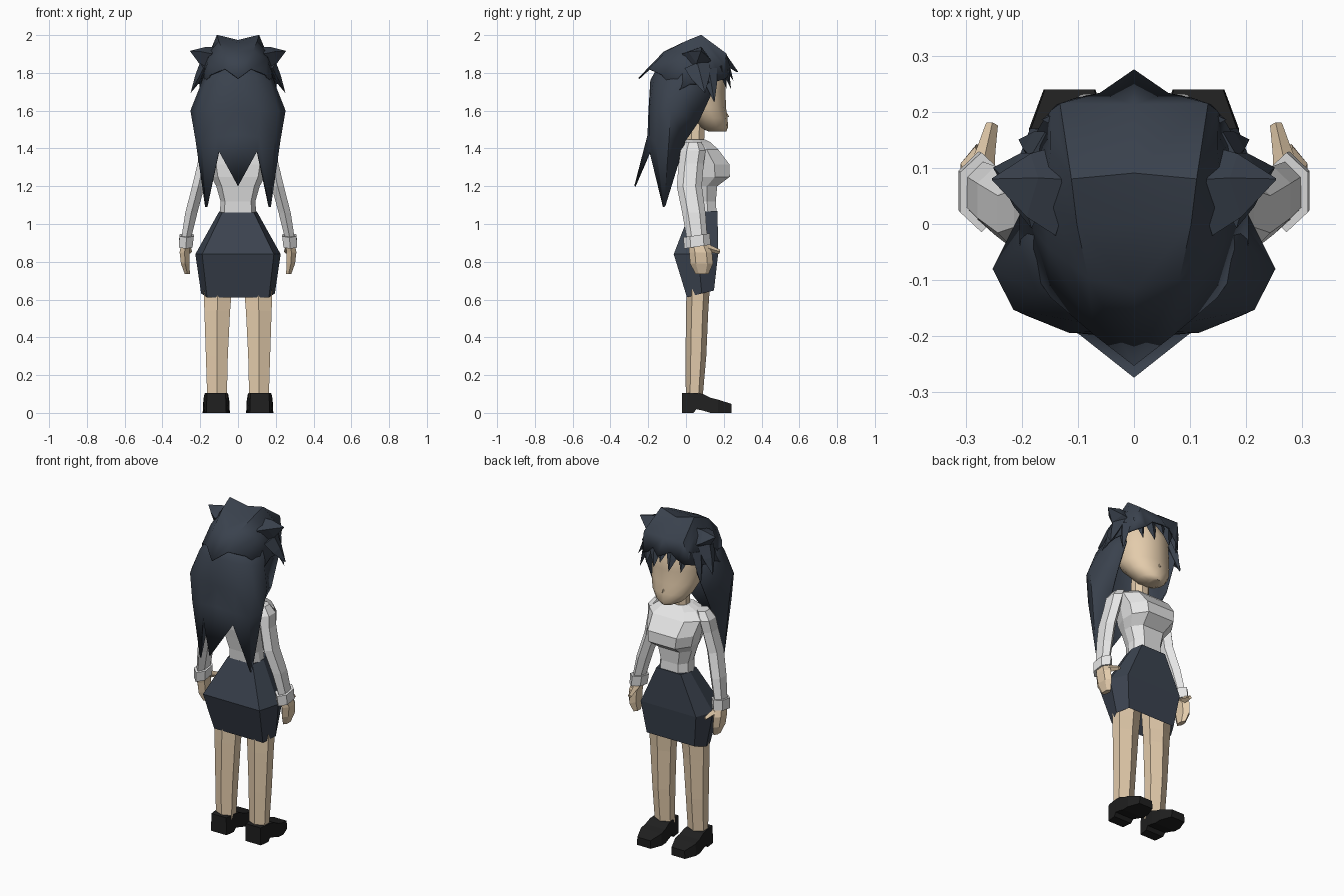
import bpy, bmesh, math
from mathutils import Vector


def material(name, rgb):
    m = bpy.data.materials.new(name)
    m.diffuse_color = (*rgb, 1)
    return m


HAIR = material("dark blue hair", (0.042, 0.054, 0.075))
SKIRT = material("slate skirt", (0.044, 0.056, 0.078))
SHIRT = material("white shirt", (0.79, 0.79, 0.79))
SKIN = material("skin", (0.77, 0.60, 0.41))
SHOE = material("black shoe", (0.014, 0.014, 0.014))


def finish(name, bm, mat, mirror=False, smooth=None, thick=0):
    bmesh.ops.recalc_face_normals(bm, faces=bm.faces)
    me = bpy.data.meshes.new(name)
    bm.to_mesh(me)
    bm.free()
    me.materials.append(mat)
    ob = bpy.data.objects.new(name, me)
    bpy.context.collection.objects.link(ob)
    if smooth:
        bpy.ops.object.select_all(action='DESELECT')
        ob.select_set(True)
        bpy.context.view_layer.objects.active = ob
        bpy.ops.object.shade_smooth_by_angle(angle=math.radians(smooth))
    if mirror:
        ob.modifiers.new("mirror", 'MIRROR').merge_threshold = 0.0005
    if thick:
        s = ob.modifiers.new("thickness", 'SOLIDIFY')
        s.thickness, s.offset = thick, 0
    return ob


def skin_rings(bm, rings, caps=(True, True)):
    """Bridge rings of points into a tube."""
    vs = [[bm.verts.new(p) for p in r] for r in rings]
    n = len(vs[0])
    for a, b in zip(vs, vs[1:]):
        for i in range(n):
            j = (i + 1) % n
            bm.faces.new((a[i], a[j], b[j], b[i]))
    if caps[0]:
        bm.faces.new(vs[0])
    if caps[1]:
        bm.faces.new(vs[-1])


def loft(name, rings, mat, n=8, tilt=0, caps=(True, True), **kw):
    """Rings are (z, centre x, half width, back y, front y)."""
    bm = bmesh.new()
    pts = []
    k = 1 / math.cos(math.pi / n)
    for z, cx, rx, y0, y1 in rings:
        cy, ry = (y0 + y1) / 2, (y1 - y0) / 2
        ring = []
        for i in range(n):
            t = (i + 0.5) * 2 * math.pi / n
            x, y = math.cos(t) * k * rx, math.sin(t) * k * ry
            ring.append((cx + x, cy + y, z + tilt * y))
        pts.append(ring)
    skin_rings(bm, pts, caps)
    return finish(name, bm, mat, **kw)


def panel_loft(name, rings, section, mat, caps=(True, True)):
    """Rings are (z, half width, back y, front y, front rise)."""
    bm = bmesh.new()
    skin_rings(bm, [[(fx * rx, (y0 + y1) / 2 + fy * (y1 - y0) / 2, z + s * fy) for fx, fy in section]
                    for z, rx, y0, y1, s in rings], caps)
    return finish(name, bm, mat)


def grid(name, rows, mat, **kw):
    bm = bmesh.new()
    vs = [[bm.verts.new(p) for p in r] for r in rows]
    for a, b in zip(vs, vs[1:]):
        for i in range(len(a) - 1):
            bm.faces.new((a[i], a[i + 1], b[i + 1], b[i]))
    return finish(name, bm, mat, **kw)


def spike(name, base, tip, wide, thin, mat, side, mirror=True, end=0.0):
    """Four-sided pointed lock; side is its wide direction."""
    bm = bmesh.new()
    base, tip = Vector(base), Vector(tip)
    d = (tip - base).normalized()
    u = Vector(side)
    u = (u - d * u.dot(d)).normalized()
    w = d.cross(u)
    ring = lambda c, f: [c + u * wide * f, c + w * thin * f, c - u * wide * f, c - w * thin * f]
    skin_rings(bm, [ring(base, 1), ring(base.lerp(tip, 0.45), max(0.7, end)), ring(tip, max(end, 0.02))])
    return finish(name, bm, mat, mirror=mirror)


# Legs
loft("leg", [(0.08, 0.111, 0.052, 0.005, 0.082), (0.30, 0.112, 0.058, 0.005, 0.10),
             (0.54, 0.11, 0.068, 0.008, 0.11), (0.62, 0.108, 0.073, 0.01, 0.115),
             (0.80, 0.105, 0.08, 0.0, 0.13)], SKIN, n=6, mirror=True)

# Shoes: box sections from heel to toe (y, bottom, top, half width)
bm = bmesh.new()
skin_rings(bm, [[(0.115 - w, y, b), (0.115 + w, y, b), (0.115 + w * 0.95, y, t), (0.115 - w * 0.95, y, t)]
                for y, b, t, w in [(-0.02, 0, 0.105, 0.052), (0.04, 0, 0.105, 0.06), (0.055, 0.02, 0.105, 0.062),
                                   (0.09, 0.012, 0.10, 0.066), (0.13, 0, 0.08, 0.07),
                                   (0.17, 0, 0.07, 0.072), (0.24, 0, 0.048, 0.046)]])
finish("shoe", bm, SHOE, mirror=True)

# Skirt: wide flat back and front panels
panel_loft("skirt", [(0.63, 0.195, 0.005, 0.148, 0.018), (0.84, 0.226, -0.065, 0.17, 0),
                     (1.065, 0.10, 0.02, 0.167, 0.005)],
           [(-0.84, -1), (0.84, -1), (1, 0.1), (0.82, 1), (-0.82, 1), (-1, 0.1)], SKIRT, (False, True))

# Shirt body
panel_loft("shirt", [(1.04, 0.098, 0.022, 0.163, 0), (1.12, 0.092, 0.015, 0.158, 0), (1.20, 0.115, 0.0, 0.165, 0),
                     (1.25, 0.142, -0.01, 0.232, 0), (1.315, 0.155, -0.015, 0.23, 0), (1.395, 0.17, -0.015, 0.17, 0),
                     (1.432, 0.125, -0.012, 0.13, 0), (1.448, 0.065, -0.008, 0.10, 0)],
           [(-0.75, -1), (0.75, -1), (1, -0.3), (1, 0.35), (0.62, 1), (-0.62, 1), (-1, 0.35), (-1, -0.3)], SHIRT)

# Sleeves, cuffs, hands
loft("sleeve", [(0.93, 0.273, 0.026, 0.01, 0.105), (1.06, 0.247, 0.032, -0.012, 0.095),
                (1.20, 0.21, 0.033, -0.04, 0.075), (1.32, 0.182, 0.032, -0.03, 0.085),
                (1.39, 0.168, 0.036, -0.02, 0.095), (1.435, 0.14, 0.03, 0.0, 0.075)], SHIRT, n=6, mirror=True)
loft("cuff", [(0.88, 0.277, 0.036, 0.0, 0.12), (0.94, 0.272, 0.038, -0.005, 0.118)], SHIRT,
     n=6, tilt=0.15, mirror=True)
loft("hand", [(0.90, 0.276, 0.024, 0.02, 0.105), (0.85, 0.283, 0.026, 0.025, 0.13),
              (0.79, 0.28, 0.022, 0.03, 0.135), (0.735, 0.268, 0.014, 0.055, 0.115)], SKIN, n=6, mirror=True)
spike("thumb", (0.272, 0.095, 0.878), (0.253, 0.178, 0.853), 0.026, 0.024, SKIN, (0, 0, 1), end=0.45)

# Neck and head
loft("neck", [(1.40, 0, 0.05, 0.0, 0.095), (1.56, 0, 0.046, 0.005, 0.10)], SKIN)
loft("head", [(1.49, 0, 0.04, 0.12, 0.212), (1.51, 0, 0.08, 0.075, 0.22), (1.56, 0, 0.12, 0.03, 0.218),
              (1.62, 0, 0.143, -0.03, 0.208), (1.70, 0, 0.15, -0.08, 0.206), (1.78, 0, 0.15, -0.09, 0.206),
              (1.86, 0, 0.125, -0.08, 0.17), (1.90, 0, 0.07, -0.03, 0.12)], SKIN, n=14, smooth=60)
spike("nose", (0, 0.195, 1.59), (0, 0.229, 1.567), 0.012, 0.016, SKIN, (1, 0, 0), mirror=False)

# Long back hair, half sheet from the middle to the edge beside the face
grid("back_hair", [
    [(0, -0.12, 1.88), (0.07, -0.10, 1.88), (0.12, -0.05, 1.87), (0.15, 0.0, 1.87), (0.15, 0.10, 1.85)],
    [(0, -0.185, 1.76), (0.10, -0.17, 1.75), (0.17, -0.12, 1.74), (0.20, -0.04, 1.72), (0.172, 0.14, 1.70)],
    [(0, -0.195, 1.60), (0.115, -0.19, 1.60), (0.212, -0.15, 1.60), (0.248, -0.08, 1.60), (0.175, 0.065, 1.54)],
    [(0, -0.20, 1.47), (0.11, -0.19, 1.46), (0.19, -0.16, 1.44), (0.222, -0.09, 1.45), (0.155, -0.005, 1.44)],
    [(0, -0.27, 1.20), (0.10, -0.19, 1.385), (0.165, -0.12, 1.09), (0.17, -0.115, 1.09), (0.168, -0.11, 1.10)],
], HAIR, mirror=True, smooth=50, thick=0.008)

# Top hair, half sheet from the back point over the crown to the fringe
grid("top_hair", [
    [(0, -0.25, 1.77), (0.07, -0.195, 1.82), (0.145, -0.13, 1.79), (0.20, -0.05, 1.70)],
    [(0, -0.115, 1.91), (0.08, -0.095, 1.915), (0.15, -0.04, 1.87), (0.20, 0.02, 1.74)],
    [(0, 0.0, 1.955), (0.10, 0.0, 1.965), (0.155, 0.04, 1.90), (0.205, 0.08, 1.74)],
    [(0, 0.09, 1.97), (0.11, 0.08, 1.998), (0.145, 0.13, 1.91), (0.18, 0.145, 1.75)],
    [(0, 0.21, 1.895), (0.13, 0.212, 1.90), (0.145, 0.20, 1.84), (0.16, 0.18, 1.76)],
    [(0, 0.272, 1.805), (0.06, 0.23, 1.83), (0.10, 0.222, 1.79), (0.135, 0.21, 1.77)],
], HAIR, mirror=True, smooth=45, thick=0.008)

# Pointed locks: ear-like tufts, side locks, fringe
spike("ear_tuft", (0.135, 0.06, 1.875), (0.253, 0.08, 1.916), 0.085, 0.07, HAIR, (0, 1, -0.3))
spike("side_lock", (0.175, 0.06, 1.84), (0.25, 0.10, 1.695), 0.07, 0.03, HAIR, (0, 1, 0))
spike("front_side_lock", (0.16, 0.12, 1.82), (0.205, 0.15, 1.645), 0.045, 0.025, HAIR, (0, 1, 0))
spike("outer_fringe", (0.125, 0.185, 1.84), (0.115, 0.215, 1.715), 0.04, 0.02, HAIR, (1, 0, 0))
spike("inner_fringe", (0.06, 0.20, 1.85), (0.05, 0.238, 1.715), 0.045, 0.02, HAIR, (1, 0, 0))
spike("middle_fringe", (0, 0.20, 1.87), (0, 0.25, 1.76), 0.045, 0.02, HAIR, (1, 0, 0), mirror=False)
